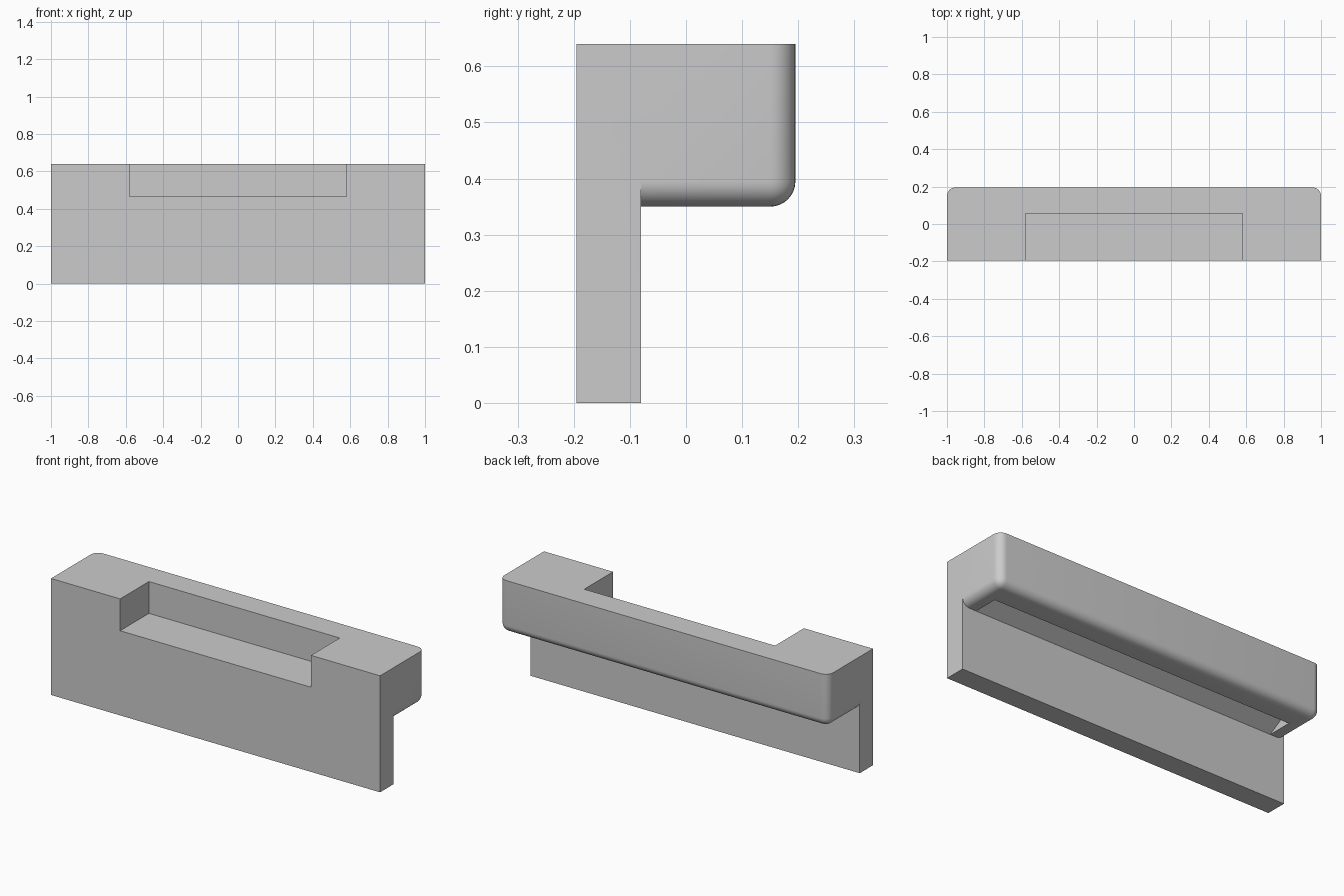
import bpy, bmesh, math

old = bpy.data.objects.get("Cube")
if old:
    bpy.data.objects.remove(old, do_unlink=True)

FRONT, WALL, BACK = -0.195, -0.08, 0.195
TOP, UNDER, RADIUS = 0.64, 0.35, 0.045

grey = bpy.data.materials.new("plain grey")
grey.use_nodes = True
colour = (0.6, 0.6, 0.6, 1)
grey.diffuse_color = colour
grey.node_tree.nodes["Principled BSDF"].inputs["Base Color"].default_value = colour


def prism(name, half, profile, round_edge=None):
    """Extrude a (y, z) profile along x, rounding the chosen edges."""
    bm = bmesh.new()
    face = bm.faces.new([bm.verts.new((-half, y, z)) for y, z in profile])
    ext = bmesh.ops.extrude_face_region(bm, geom=[face])
    verts = [v for v in ext["geom"] if isinstance(v, bmesh.types.BMVert)]
    bmesh.ops.translate(bm, verts=verts, vec=(2 * half, 0, 0))
    bmesh.ops.recalc_face_normals(bm, faces=bm.faces)
    if round_edge:
        edges = [e for e in bm.edges if round_edge(e)]
        bmesh.ops.bevel(bm, geom=edges, offset=RADIUS, segments=8,
                        profile=0.5, affect='EDGES', clamp_overlap=True)
    mesh = bpy.data.meshes.new(name)
    bm.to_mesh(mesh)
    bm.free()
    mesh.materials.append(grey)
    obj = bpy.data.objects.new(name, mesh)
    bpy.context.collection.objects.link(obj)
    return obj


def rect(y0, y1, z0, z1):
    return [(y0, z0), (y1, z0), (y1, z1), (y0, z1)]


def outer_edge(e):
    """Back uprights and the lower rim, but not the side against the plate."""
    a, b = (v.co for v in e.verts)
    at_back = a.y > 0 and b.y > 0
    at_bottom = max(a.z, b.z) < UNDER + 0.01
    upright = abs(a.z - b.z) > 0.1
    touches_back = a.y > 0 or b.y > 0
    return (at_back and upright) or (at_bottom and touches_back)


def combine(target, other, operation):
    mod = target.modifiers.new(operation.title(), 'BOOLEAN')
    mod.operation = operation
    mod.solver = 'EXACT'
    mod.object = other
    bpy.context.view_layer.objects.active = target
    bpy.ops.object.modifier_apply(modifier=mod.name)
    bpy.data.objects.remove(other, do_unlink=True)


# Front plate with the rounded block behind its upper half
body = prism("bracket_body", 1, rect(FRONT, WALL, 0, TOP))
block = prism("rear_block", 1, rect(WALL, BACK, UNDER, TOP), outer_edge)
combine(body, block, 'UNION')

# Open recess in the top front edge
recess = prism("recess_cutter", 0.58, rect(FRONT - 0.1, 0.055, 0.465, TOP + 0.1))
combine(body, recess, 'DIFFERENCE')

# Wedge-shaped finger groove under the block
groove = prism("groove_cutter", 0.915,
               [(WALL, UNDER - 0.05), (0.058, UNDER - 0.05),
                (0.058, 0.43), (WALL, UNDER)])
combine(body, groove, 'DIFFERENCE')

# Smooth the rounded edges, keep the rest crisp
bpy.ops.object.select_all(action='DESELECT')
body.select_set(True)
bpy.context.view_layer.objects.active = body
bpy.ops.object.shade_smooth_by_angle(angle=math.radians(30))
